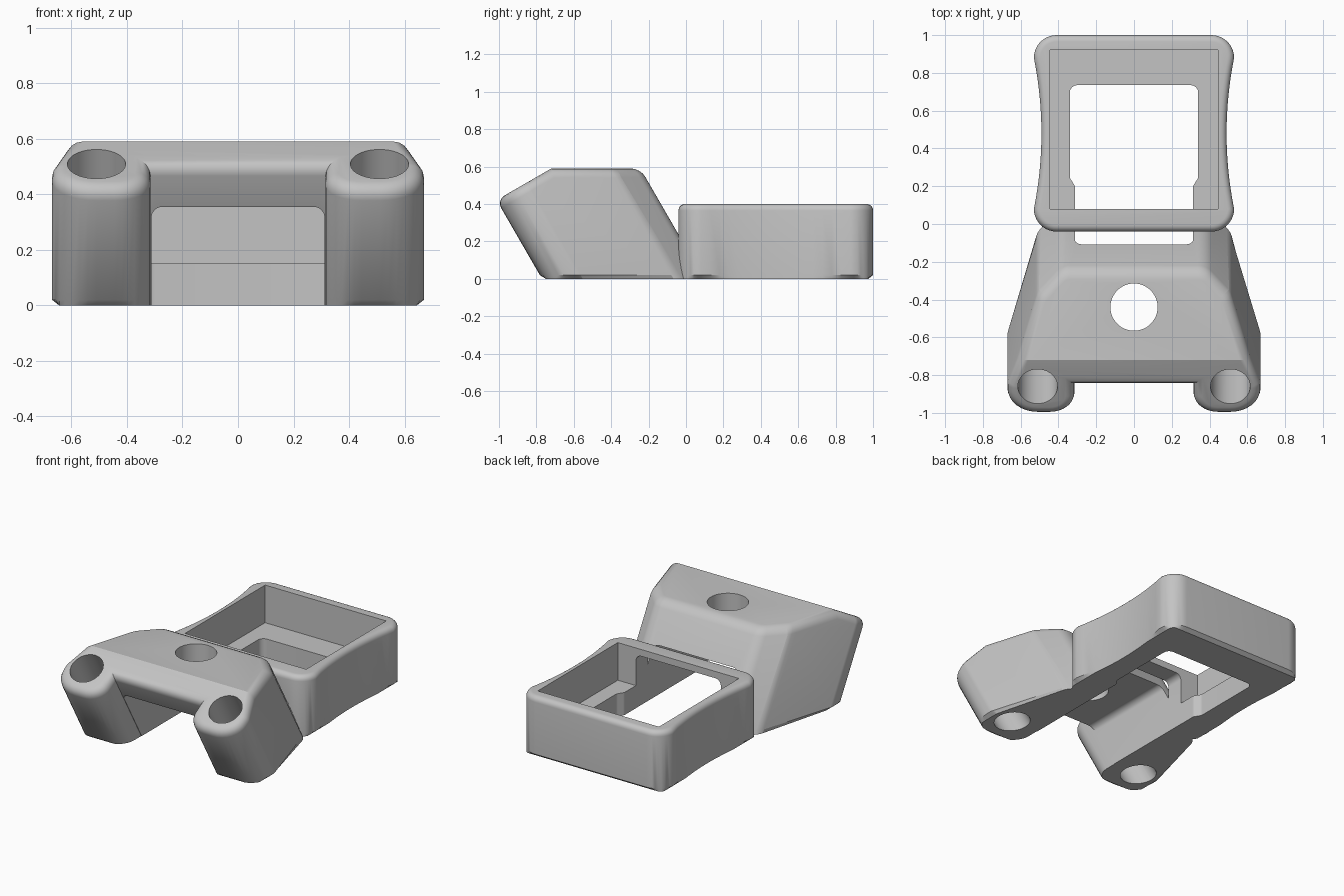
import bpy, bmesh, math
from mathutils import Vector, Matrix

if "Cube" in bpy.data.objects:
    bpy.data.objects.remove(bpy.data.objects["Cube"])

grey = bpy.data.materials.new("plain grey")
grey.use_nodes = True
grey.diffuse_color = (0.55, 0.55, 0.55, 1)
grey.node_tree.nodes["Principled BSDF"].inputs["Base Color"].default_value = (0.55, 0.55, 0.55, 1)

LEAN = math.tan(math.radians(30))


def outline(half, steps=8):
    """Round the (x, y, radius) corners of a right half and mirror it into a closed loop."""
    pts = []
    for i, (x, y, r) in enumerate(half):
        p = Vector((x, y))
        if r == 0:
            pts.append(p)
            continue
        before = Vector(half[i - 1][:2]) if i else Vector((-x, y))
        after = Vector(half[i + 1][:2]) if i + 1 < len(half) else Vector((-x, y))
        a, b = (before - p).normalized(), (after - p).normalized()
        angle = a.angle(b)
        cut = r / math.tan(angle / 2)
        centre = p + (a + b).normalized() * r / math.sin(angle / 2)
        start, end = p + a * cut - centre, p + b * cut - centre
        sweep = start.angle_signed(end)
        for k in range(steps + 1):
            pts.append(centre + Matrix.Rotation(-sweep * k / steps, 2) @ start)
    return pts + [Vector((-p.x, p.y)) for p in reversed(pts)]


def loft(rings, caps=True):
    """Skin a list of equal rings of 3D points."""
    bm = bmesh.new()
    loops = [[bm.verts.new(p) for p in ring] for ring in rings]
    n = len(loops[0])
    for low, high in zip(loops, loops[1:]):
        for i in range(n):
            j = (i + 1) % n
            bm.faces.new((low[i], low[j], high[j], high[i]))
    bm.faces.new(loops[0])
    if caps:
        bm.faces.new(loops[-1])
    bmesh.ops.recalc_face_normals(bm, faces=bm.faces)
    return bm


def prism(pts, z0, z1):
    return loft([[(p.x, p.y, z) for p in pts] for z in (z0, z1)])


def make(name, bm):
    bmesh.ops.recalc_face_normals(bm, faces=bm.faces)
    mesh = bpy.data.meshes.new(name)
    bm.to_mesh(mesh)
    bm.free()
    mesh.materials.append(grey)
    obj = bpy.data.objects.new(name, mesh)
    bpy.context.collection.objects.link(obj)
    return obj


def cylinder(radius, matrix):
    bm = bmesh.new()
    bmesh.ops.create_cone(bm, cap_ends=True, segments=48, radius1=radius,
                          radius2=radius, depth=2, matrix=matrix)
    return bm


def combine(target, tool, operation):
    bpy.context.view_layer.objects.active = target
    mod = target.modifiers.new(operation.lower(), 'BOOLEAN')
    mod.operation, mod.solver, mod.object = operation, 'EXACT', tool
    bpy.ops.object.modifier_apply(modifier=mod.name)
    bpy.data.objects.remove(tool)


def clamp(v, low, high):
    return max(low, min(high, v))


# Leaning front block with two legs
plan = outline([(0.315, -0.565, 0), (0.315, -0.77, 0.13), (0.67, -0.77, 0.16),
                (0.67, -0.565, 0.1), (0.51, -0.04, 0.12), (0.38, 0.097, 0.1)])
foot = [(clamp(p.x, -0.645, 0.645), max(p.y, -0.75), 0) for p in plan]
bm = loft([foot] + [[(p.x, p.y - LEAN * z, z) for p in plan] for z in (0.02, 0.9)], caps=False)

# Flat top and sloped leg tops
tilt = Vector((0, -0.5, math.cos(math.radians(30))))
for normal in (Vector((0, 0, 1)), tilt):
    bmesh.ops.bisect_plane(bm, geom=bm.verts[:] + bm.edges[:] + bm.faces[:], dist=1e-5,
                           plane_co=(0, -0.72, 0.59), plane_no=normal, clear_outer=True)
    bmesh.ops.holes_fill(bm, edges=[e for e in bm.edges if e.is_boundary], sides=0)
bmesh.ops.recalc_face_normals(bm, faces=bm.faces)
bm.normal_update()


def is_top(face):
    return face.normal.z > 0.8


rim = [e for e in bm.edges if len(e.link_faces) == 2
       and is_top(e.link_faces[0]) != is_top(e.link_faces[1])]
bmesh.ops.bevel(bm, geom=rim, offset=0.05, offset_type='OFFSET', segments=4,
                profile=0.5, affect='EDGES', clamp_overlap=True)
body = make("holder_body", bm)

# Waisted rear box, rounded at the top and chamfered underneath
MID, HALF, CORNER = 0.48, 0.52, 0.12


def box_ring(z, inset=0):
    right = []
    centre = Vector((0.53 - CORNER, HALF - CORNER))
    for k in range(11):
        a = math.pi / 2 * (1 - k / 10)
        right.append(centre + Vector((math.cos(a), math.sin(a))) * (CORNER - inset))
    for k in range(1, 16):
        t = 1 - k / 8
        right.append(Vector((0.49 + 0.04 * t * t - inset, t * centre.y)))
    right += [Vector((p.x, -p.y)) for p in reversed(right[:11])]
    ring = right + [Vector((-p.x, p.y)) for p in reversed(right)]
    return [(p.x, p.y + MID, z) for p in ring]


base = [(clamp(x, -0.505, 0.505), clamp(y, -0.015, 0.975), z) for x, y, z in box_ring(0)]
rings = [base, box_ring(0.02)]
R = 0.035
for k in range(6):
    a = math.pi / 2 * k / 5
    rings.append(box_ring(0.4 - R + R * math.sin(a), R * (1 - math.cos(a))))
combine(body, make("rear_box", loft(rings)), 'UNION')

# Pocket, floor opening and tunnel
cutters = {
    "pocket": prism(outline([(0.445, 0.08, 0), (0.445, 0.92, 0)]), 0.15, 0.8),
    "floor_opening": prism(outline([(0.312, -0.15, 0), (0.312, 0.2, 0.03),
                                    (0.34, 0.245, 0.03), (0.34, 0.735, 0.04)]), -0.2, 0.2),
    "top_hole": cylinder(0.125, Matrix.Translation((0, -0.44, 1.2))),
}
tunnel = prism(outline([(0.312, -0.2, 0), (0.312, 0.355, 0.04)]), -0.19, 1.6)
bmesh.ops.rotate(tunnel, verts=tunnel.verts, matrix=Matrix.Rotation(math.pi / 2, 3, 'X'))
cutters["tunnel"] = tunnel

# Leaning bores through the legs
for side, name in ((-1, "right_bore"), (1, "left_bore")):
    cutters[name] = cylinder(0.105, Matrix.Translation((side * 0.51, -0.86, 0.509))
                             @ Matrix.Rotation(math.radians(30), 4, 'X'))
for name, cutter in cutters.items():
    obj = make(name, cutter)
    obj.hide_render = True
    combine(body, obj, 'DIFFERENCE')

bpy.ops.object.select_all(action='DESELECT')
body.select_set(True)
bpy.context.view_layer.objects.active = body
bpy.ops.object.shade_smooth_by_angle(angle=math.radians(28))
